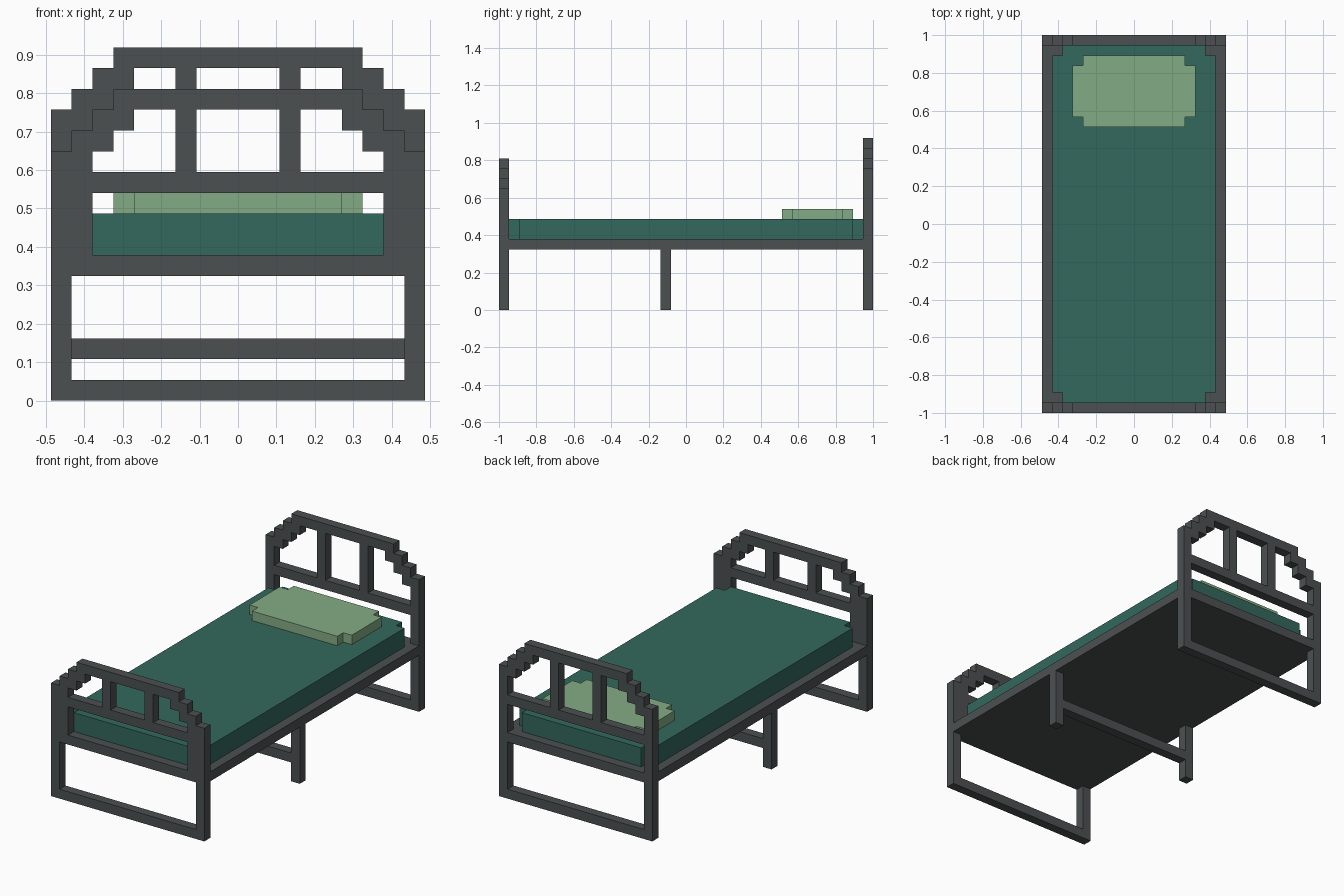
import bpy, bmesh

if "Cube" in bpy.data.objects:
    bpy.data.objects.remove(bpy.data.objects["Cube"])

U = 2 / 37  # one block of the stepped design


def material(name, rgb):
    lin = [((c / 255 + 0.055) / 1.055) ** 2.4 for c in rgb]
    m = bpy.data.materials.new(name)
    m.diffuse_color = (*lin, 1)
    m.use_nodes = True
    m.node_tree.nodes["Principled BSDF"].inputs["Base Color"].default_value = m.diffuse_color
    return m


METAL = material("dark grey metal", (76, 80, 81))
GREEN = material("deep green fabric", (51, 104, 93))
PALE = material("pale green fabric", (132, 172, 133))


def prism(name, points, lo, hi, axis, mat):
    """Extrude an outline (in blocks) from lo to hi along y or z."""
    bm = bmesh.new()
    place = (lambda a, b: (a, lo, b)) if axis == "y" else (lambda a, b: (a, b, lo))
    face = bm.faces.new([bm.verts.new(place(a, b)) for a, b in points])
    ext = bmesh.ops.extrude_face_region(bm, geom=[face])["geom"]
    d = hi - lo
    bmesh.ops.translate(bm, vec=(0, d, 0) if axis == "y" else (0, 0, d),
                        verts=[g for g in ext if isinstance(g, bmesh.types.BMVert)])
    bmesh.ops.scale(bm, vec=(U, U, U), verts=bm.verts)
    bmesh.ops.recalc_face_normals(bm, faces=bm.faces)
    me = bpy.data.meshes.new(name)
    bm.to_mesh(me)
    bm.free()
    me.materials.append(mat)
    ob = bpy.data.objects.new(name, me)
    bpy.context.collection.objects.link(ob)
    return ob


def box(name, x0, x1, y0, y1, z0, z1, mat=METAL):
    return prism(name, [(x0, y0), (x1, y0), (x1, y1), (x0, y1)], z0, z1, "z", mat)


def notched(x, y0, y1):
    """Rectangle with one-block corner cut-outs."""
    right = [(x - 1, y0), (x - 1, y0 + 1), (x, y0 + 1),
             (x, y1 - 1), (x - 1, y1 - 1), (x - 1, y1)]
    return right + [(-a, b) for a, b in reversed(right)]


def bed_end(name, y, top, inner_low):
    # posts joined by a stepped arch
    outer = [(9, 0)]
    for i in range(4):
        outer += [(9 - i, top - 3 + i)] + ([(8 - i, top - 3 + i)] if i < 3 else [])
    inner = [(5, top - 1), (5, top - 2), (6, top - 2), (6, top - 3), (7, top - 3)]
    inner += inner_low
    flip = lambda pts: [(-a, b) for a, b in reversed(pts)]
    prism(name + "_arch", outer + flip(outer) + flip(inner) + inner, y, y + 1, "y", METAL)
    # horizontal rails
    w = 7 if inner_low[0][1] == 6 else 8
    box(name + "_bottom_bar", -8, 8, y, y + 1, 0, 1)
    box(name + "_base_rail", -w, w, y, y + 1, 6, 7)
    box(name + "_upper_rail", -w, w, y, y + 1, 10, 11)
    # spindles
    for side, x in (("left", -3), ("right", 2)):
        box(f"{name}_spindle_{side}", x, x + 1, y, y + 1, 11, top - 1)


# Footboard (posts thicken above the base) and headboard
bed_end("footboard", -18.5, 15, [(7, 6), (8, 6), (8, 0)])
bed_end("headboard", 17.5, 17, [(7, 13), (8, 13), (8, 0)])

# Base platform and middle support
box("base_platform", -9, 9, -17.5, 17.5, 6, 7)
box("middle_leg_left", -9, -8, -2.5, -1.5, 0, 6)
box("middle_leg_right", 8, 9, -2.5, -1.5, 0, 6)
box("middle_crossbar", -8, 8, -2.5, -1.5, 2, 3)

# Bedding
prism("mattress", notched(8, -17.5, 17.5), 7, 9, "z", GREEN)
prism("pillow", notched(6, 9.5, 16.5), 9, 10, "z", PALE)
